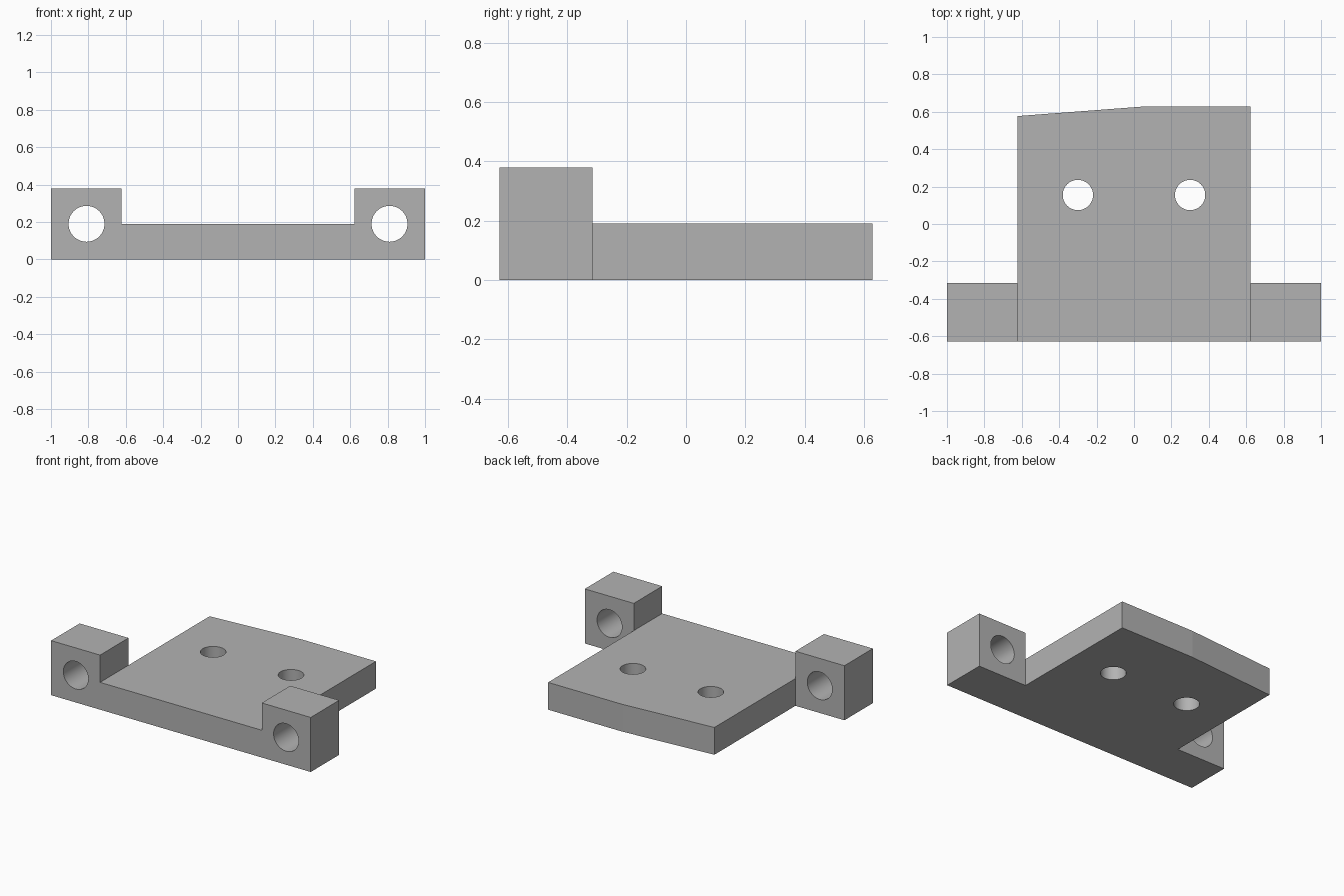
import bpy
import bmesh
import math
from mathutils import Matrix

cube = bpy.data.objects.get("Cube")
if cube:
    bpy.data.objects.remove(cube, do_unlink=True)

# Single grey material
grey = bpy.data.materials.new("plain_grey")
grey.use_nodes = True
GREY = (0.45, 0.45, 0.45, 1.0)
grey.diffuse_color = GREY
grey.node_tree.nodes["Principled BSDF"].inputs["Base Color"].default_value = GREY

HALF_WIDTH, HALF_DEPTH = 1.0, 0.628
PLATE_HALF, PLATE_TOP = 0.623, 0.19
EAR_BACK, EAR_TOP = -0.315, 0.38


def to_object(name, bm):
    bmesh.ops.recalc_face_normals(bm, faces=bm.faces)
    mesh = bpy.data.meshes.new(name)
    bm.to_mesh(mesh)
    bm.free()
    mesh.materials.append(grey)
    obj = bpy.data.objects.new(name, mesh)
    bpy.context.collection.objects.link(obj)
    return obj


def prism(name, points, depth):
    """Extrude a closed outline of 3D points along a vector."""
    bm = bmesh.new()
    face = bm.faces.new([bm.verts.new(p) for p in points])
    result = bmesh.ops.extrude_face_region(bm, geom=[face], use_keep_orig=True)
    moved = [v for v in result["geom"] if isinstance(v, bmesh.types.BMVert)]
    bmesh.ops.translate(bm, verts=moved, vec=depth)
    return to_object(name, bm)


def drill(name, location, radius, axis):
    """Cylinder used to cut a hole along y or z."""
    bm = bmesh.new()
    turn = Matrix.Rotation(math.pi / 2, 4, "X") if axis == "y" else Matrix()
    bmesh.ops.create_cone(bm, cap_ends=True, segments=64, radius1=radius,
                          radius2=radius, depth=1,
                          matrix=Matrix.Translation(location) @ turn)
    obj = to_object(name, bm)
    obj.hide_render = True
    return obj


def combine(target, other, operation):
    mod = target.modifiers.new(operation.lower(), "BOOLEAN")
    mod.operation, mod.solver, mod.object = operation, "EXACT", other
    bpy.context.view_layer.objects.active = target
    bpy.ops.object.modifier_apply(modifier=mod.name)
    bpy.data.objects.remove(other, do_unlink=True)


# Base plate with a slanted section on its back edge
outline = [(-PLATE_HALF, -HALF_DEPTH), (PLATE_HALF, -HALF_DEPTH),
           (PLATE_HALF, HALF_DEPTH), (0.05, HALF_DEPTH), (-PLATE_HALF, 0.577)]
bracket = prism("mounting_bracket", [(x, y, 0) for x, y in outline],
                (0, 0, PLATE_TOP))

# Front bar with a raised ear at each end
half = [(PLATE_HALF, PLATE_TOP), (PLATE_HALF, EAR_TOP),
        (HALF_WIDTH, EAR_TOP), (HALF_WIDTH, 0)]
profile = half + [(-x, z) for x, z in reversed(half)]
bar = prism("front_bar", [(x, -HALF_DEPTH, z) for x, z in profile],
            (0, EAR_BACK + HALF_DEPTH, 0))
combine(bracket, bar, "UNION")

# Holes through the ears and the plate
for side in (-1, 1):
    combine(bracket, drill("ear_drill", (side * 0.81, -0.47, 0.19), 0.096, "y"),
            "DIFFERENCE")
    combine(bracket, drill("plate_drill", (side * 0.3, 0.155, 0.1), 0.081, "z"),
            "DIFFERENCE")

# Smooth hole walls, crisp outer edges; the slight back bend stays sharp
bpy.ops.object.select_all(action="DESELECT")
bracket.select_set(True)
bpy.context.view_layer.objects.active = bracket
bpy.ops.object.shade_smooth_by_angle(angle=math.radians(30))
for face in bracket.data.polygons:
    if face.area > 0.01:
        face.use_smooth = False
